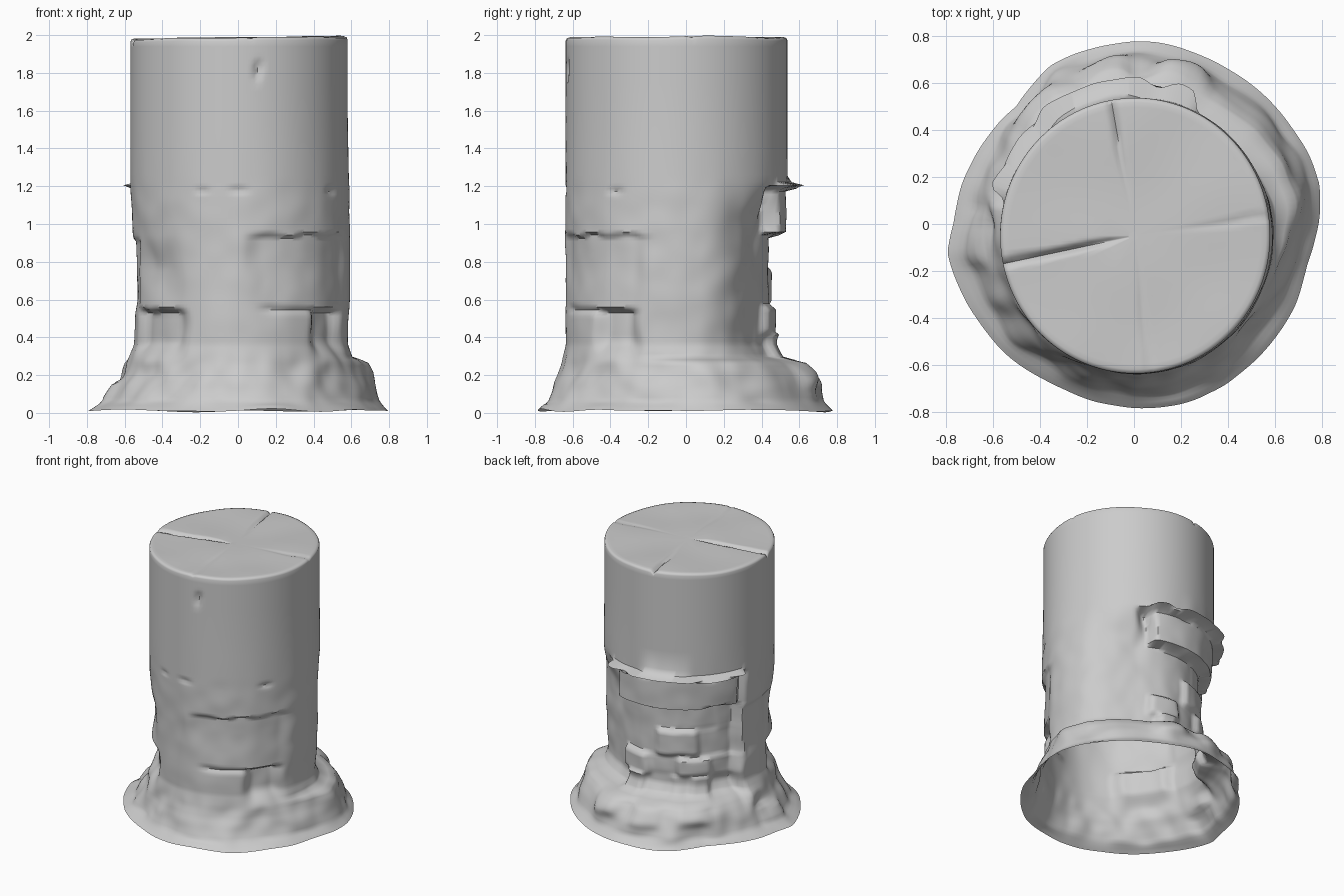
import bpy, bmesh, math, random
from mathutils import Vector, noise

if "Cube" in bpy.data.objects:
    bpy.data.objects.remove(bpy.data.objects["Cube"])

random.seed(4)
CX, CY, N = 0.005, -0.05, 180          # shaft axis and segments around

def ss(e, w):
    t = min(1, max(0, e / w + 0.5))
    return t * t * (3 - 2 * t)

def lerp_table(tab, x):
    for (x0, y0), (x1, y1) in zip(tab, tab[1:]):
        if x <= x1:
            return y0 + (y1 - y0) * max(0, (x - x0) / (x1 - x0))
    return tab[-1][1]

def adiff(a, b):
    return (a - b + 180) % 360 - 180

# ground outline of the spreading foot, turned into (angle, radius) about the shaft axis
outline = [(0, .78), (.2, .75), (.4, .66), (.6, .5), (.79, .17), (.785, 0), (.74, -.17),
           (.43, -.65), (.28, -.74), (-.1, -.77), (-.3, -.7), (-.67, -.4), (-.795, -.12),
           (-.77, 0), (-.5, .5), (-.36, .67)]
pol = sorted((math.degrees(math.atan2(y - CY, x - CX)) % 360, math.hypot(x - CX, y - CY)) for x, y in outline)
pol = [(pol[-1][0] - 360, pol[-1][1])] + pol + [(pol[0][0] + 360, pol[0][1])]

# foot profiles: share of the flare at each height
soft_foot = [(.012, 1), (.03, .86), (.06, .6), (.2, .24), (.36, 0)]
block_foot = [(.012, 1), (.06, .8), (.22, .6), (.275, .47), (.29, .12), (.36, 0)]

cuts = []

def cut(a0, a1, z0, z1, depth, side=8, low=.04, top=.02, side2=None):
    """Hollow in the skin, with blur widths for its sides, bottom and top."""
    cuts.append(((a0 + a1) / 2, (a1 - a0) / 2, z0, z1, depth, side, side2 or side, low, top))

# front ledge, pockets and dent
cut(-83, -18, .6, .94, .025, 13, .55, .015)
cut(-76, -45, .535, .555, .02, 10)
cut(-46, -22, .33, .55, .055, 10, .14, .03)
cut(200, 238, .32, .54, .05, 11, .14, .035)
cut(206, 232, .65, .85, .03, 20, .25, .18)
cut(-81, -78, 1.77, 1.86, .022, 3, .06, .04)
# short joint marks
for a in (-109, -90, -33, 92, 140):
    cut(a - 3, a + 3, 1.17, 1.187, .02, 7)
# worn back, fading out on its right side, with one surviving block
cut(36, 58, .22, 1.08, .10, 48, .2, .34, side2=8)
cut(58, 164, .22, 1.19, .10, 8, .2, .025)
cut(67, 162, .945, 1.21, -.092, 6, .02)
cut(168, 198, .55, .92, .015, 8, .1, .03)
# foot stones
for a in (73, 101, 127, 181):
    top = .17 if a > 150 else random.uniform(.26, .3)
    cut(a - 9, a + 9, top - .12, top, -.03, 7, .08)
# broken stone courses on the worn back
for z0, z1, a, step in ((.28, .42, 72, 19), (.42, .56, 66, 23), (.56, .76, 98, 34), (.76, .94, 112, 30)):
    while a < 150:
        b = min(168, a + step * random.uniform(.75, 1.2))
        d = random.uniform(-.05, .01) if z1 < .6 else random.uniform(-.04, .02)
        cut(a, b, z0 + random.uniform(-.02, .02), z1, d, 6, .05, .03)
        a = b

def radius(a, z):
    t = math.radians(a)
    r = .575 + .012 * math.sin(t) ** 2 - .022 * ss(1 - z, .5) * max(0, -math.cos(t))
    r += .012 * max(0, math.cos(t)) * ss(1.3 - z, .8) * ss(z - .5, .5)
    foot = 0
    # wobble the joints so that the edges are not ruled lines
    p = Vector((math.cos(t) * 4, math.sin(t) * 4, z * 6))
    zc = z + .014 * noise.noise(p)
    ac = a + 3 * noise.noise(p + Vector((9, 3, 5)))
    for mid, half, z0, z1, d, ba, bb, bz, bt in cuts:
        off = adiff(ac, mid)
        if abs(off) > half + 30:
            continue
        amt = d * ss(off + half, ba) * ss(half - off, bb) * ss(zc - z0, bz) * ss(z1 - zc, bt)
        if z1 < .31:
            foot -= amt
        else:
            r -= amt
    w = ss(85 - abs(adiff(a, 75)), 50)
    f = w * lerp_table(block_foot, z) + (1 - w) * lerp_table(soft_foot, z)
    r += (lerp_table(pol, a % 360) - r) * f + foot
    n = noise.noise(p * 1.2)
    return r + n * (.006 * ss(1.2 - z, .4) + .022 * ss(.3 - z, .15) * ss(z - .05, .05))

# cracks across the top: angle, start radius, depth
cracks = [(192, .1, .03), (8, .3, .008), (100, .3, .022), (-84, .2, .007)]

def top_z(x, y):
    z = 1.986 + .012 * x + .008 * noise.noise(Vector((x * 3, y * 3, 2)))
    for a, r0, d in cracks:
        c, s = math.cos(math.radians(a)), math.sin(math.radians(a))
        along, across = x * c + y * s, -x * s + y * c
        across = abs(across + .012 * noise.noise(Vector((along * 7, a, 0))))
        z -= d * ss(along - r0, .35) * max(0, 1 - across / .022)
    return z

# column: open-bottomed skin with a cracked top
bm = bmesh.new()
heights = [.012, .022, .035] + [.05 + .0165 * i for i in range(72)]
heights += [1.26, 1.4, 1.55, 1.7] + [1.74 + .025 * i for i in range(9)]
rings = []

def add_ring(point):
    rings.append([bm.verts.new(point(360 * i / N, 2 * math.pi * i / N)) for i in range(N)])

for k, z in enumerate(heights):
    def side_point(a, t):
        r = radius(a, z)
        dz = .016 * noise.noise(Vector((math.cos(t) * 2, math.sin(t) * 2, 7))) if k < 3 else 0
        return CX + r * math.cos(t), CY + r * math.sin(t), z + dz
    add_ring(side_point)
for k in range(13):
    def cap_point(a, t):
        r = radius(a, 1.95) * (1 - .95 * (k / 12) ** 1.9)
        x, y = r * math.cos(t), r * math.sin(t)
        return CX + x, CY + y, top_z(x, y) - (.016 if k == 0 else .005 if k == 1 else 0)
    add_ring(cap_point)
for lo, hi in zip(rings, rings[1:]):
    for i in range(N):
        j = (i + 1) % N
        bm.faces.new((lo[i], lo[j], hi[j], hi[i]))
bm.faces.new(rings[-1])

me = bpy.data.meshes.new("worn_stone_column")
bm.to_mesh(me)
bm.free()
column = bpy.data.objects.new("worn_stone_column", me)
bpy.context.collection.objects.link(column)
bpy.context.view_layer.objects.active = column
column.select_set(True)
bpy.ops.object.shade_smooth_by_angle(angle=math.radians(50))
